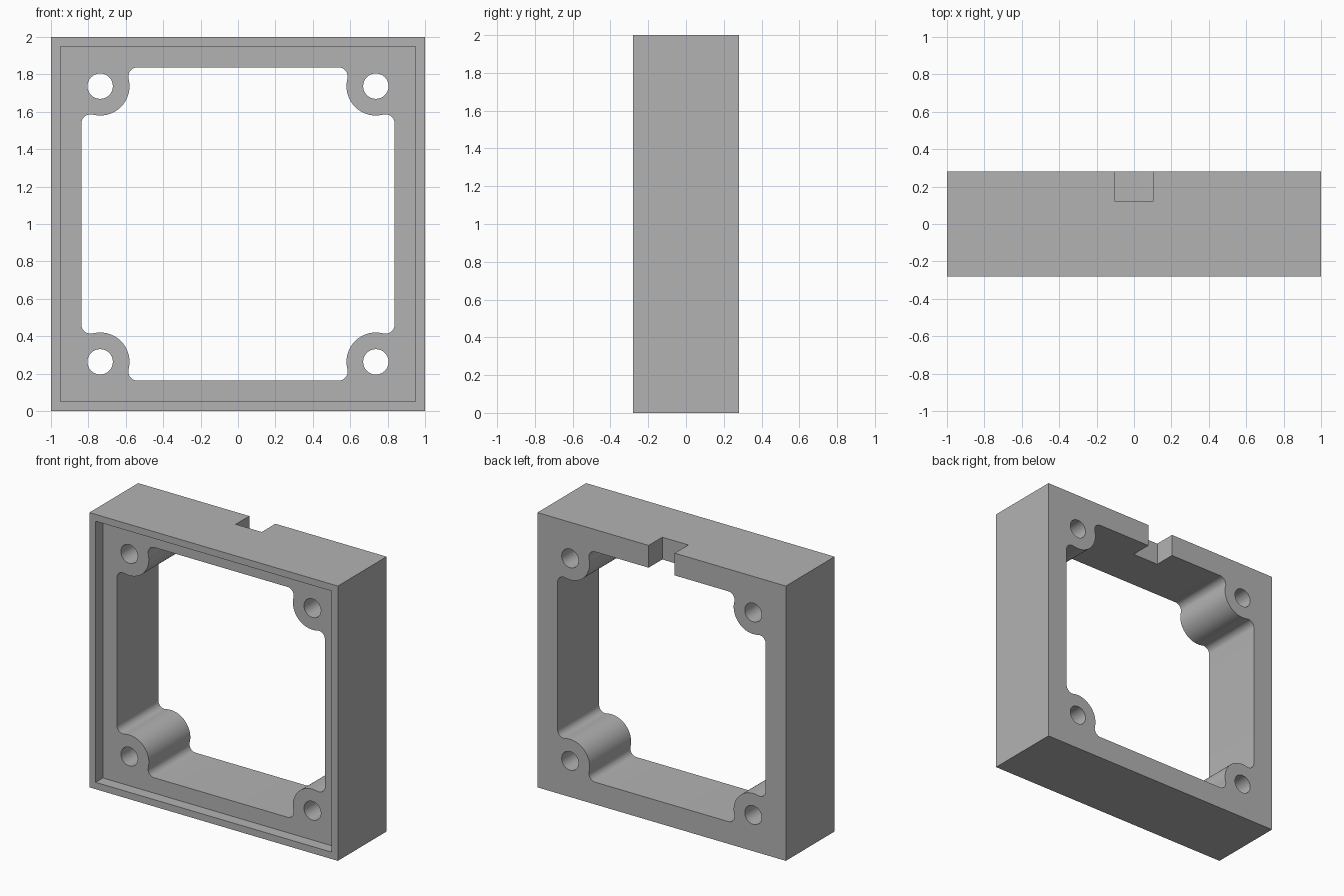
import bpy, bmesh
from math import sin, cos, pi, sqrt, atan2

if "Cube" in bpy.data.objects:
    bpy.data.objects.remove(bpy.data.objects["Cube"], do_unlink=True)

HALF_DEPTH = 0.28    # half thickness along y
OPENING = 0.838      # half width of the opening
BOSS = 0.737         # screw boss offset from the centre
BOSS_R, HOLE_R, FILLET = 0.157, 0.068, 0.05


def arc(cx, cy, r, a0, a1, n):
    return [(cx + r * cos(a0 + (a1 - a0) * i / n),
             cy + r * sin(a0 + (a1 - a0) * i / n)) for i in range(n + 1)]


def prism(name, outline, y0, y1):
    """Extrude an outline in the x-z plane (centred on z = 1) from y0 to y1."""
    bm = bmesh.new()
    face = bm.faces.new([bm.verts.new((x, y0, z + 1)) for x, z in outline])
    new = bmesh.ops.extrude_face_region(bm, geom=[face])["geom"]
    bmesh.ops.translate(bm, vec=(0, y1 - y0, 0),
                        verts=[v for v in new if isinstance(v, bmesh.types.BMVert)])
    bmesh.ops.recalc_face_normals(bm, faces=bm.faces)
    mesh = bpy.data.meshes.new(name)
    bm.to_mesh(mesh)
    bm.free()
    obj = bpy.data.objects.new(name, mesh)
    bpy.context.collection.objects.link(obj)
    return obj


def rect(x, z0, z1):
    return [(-x, z0), (x, z0), (x, z1), (-x, z1)]


# Opening outline: one filleted boss corner, turned four times
ax = OPENING - FILLET
dy = sqrt((BOSS_R + FILLET) ** 2 - (ax - BOSS) ** 2)
ay = BOSS - dy
turn = atan2(dy, BOSS - ax)
corner = arc(ax, ay, FILLET, 0, turn, 10)
corner += arc(BOSS, BOSS, BOSS_R, turn + pi, pi / 2 - turn + pi, 32)[1:-1]
corner += arc(ay, ax, FILLET, pi / 2 - turn, pi / 2, 10)
opening = []
for _ in range(4):
    opening += corner
    corner = [(-z, x) for x, z in corner]

# Frame body and the shapes cut out of it
frame = prism("square_frame", rect(1, -1, 1), -HALF_DEPTH, HALF_DEPTH)
cutters = [
    prism("front_recess_cutter", rect(0.95, -0.95, 0.95), -0.5, -0.197),
    prism("opening_cutter", opening, -0.5, 0.5),
    prism("top_notch_cutter", rect(0.105, 0.7, 1.2), 0.123, 0.5),
]
for sx in (-1, 1):
    for sz in (-1, 1):
        circle = arc(sx * BOSS, sz * BOSS, HOLE_R, 0, 2 * pi, 32)[:-1]
        cutters.append(prism("screw_hole_cutter", circle, -0.5, 0.5))

bpy.ops.object.select_all(action="DESELECT")
frame.select_set(True)
bpy.context.view_layer.objects.active = frame
for cutter in cutters:
    cutter.hide_render = True
    mod = frame.modifiers.new(cutter.name, "BOOLEAN")
    mod.operation, mod.solver, mod.object = "DIFFERENCE", "EXACT", cutter
    bpy.ops.object.modifier_apply(modifier=mod.name)
    bpy.data.objects.remove(cutter, do_unlink=True)

# Plain grey finish
grey = bpy.data.materials.new("plain grey")
grey.use_nodes = True
colour = (0.45, 0.45, 0.45, 1)
grey.diffuse_color = colour
grey.node_tree.nodes["Principled BSDF"].inputs["Base Color"].default_value = colour
frame.data.materials.clear()
frame.data.materials.append(grey)
for poly in frame.data.polygons:
    poly.material_index = 0
bpy.ops.object.shade_smooth_by_angle(angle=pi / 6)
